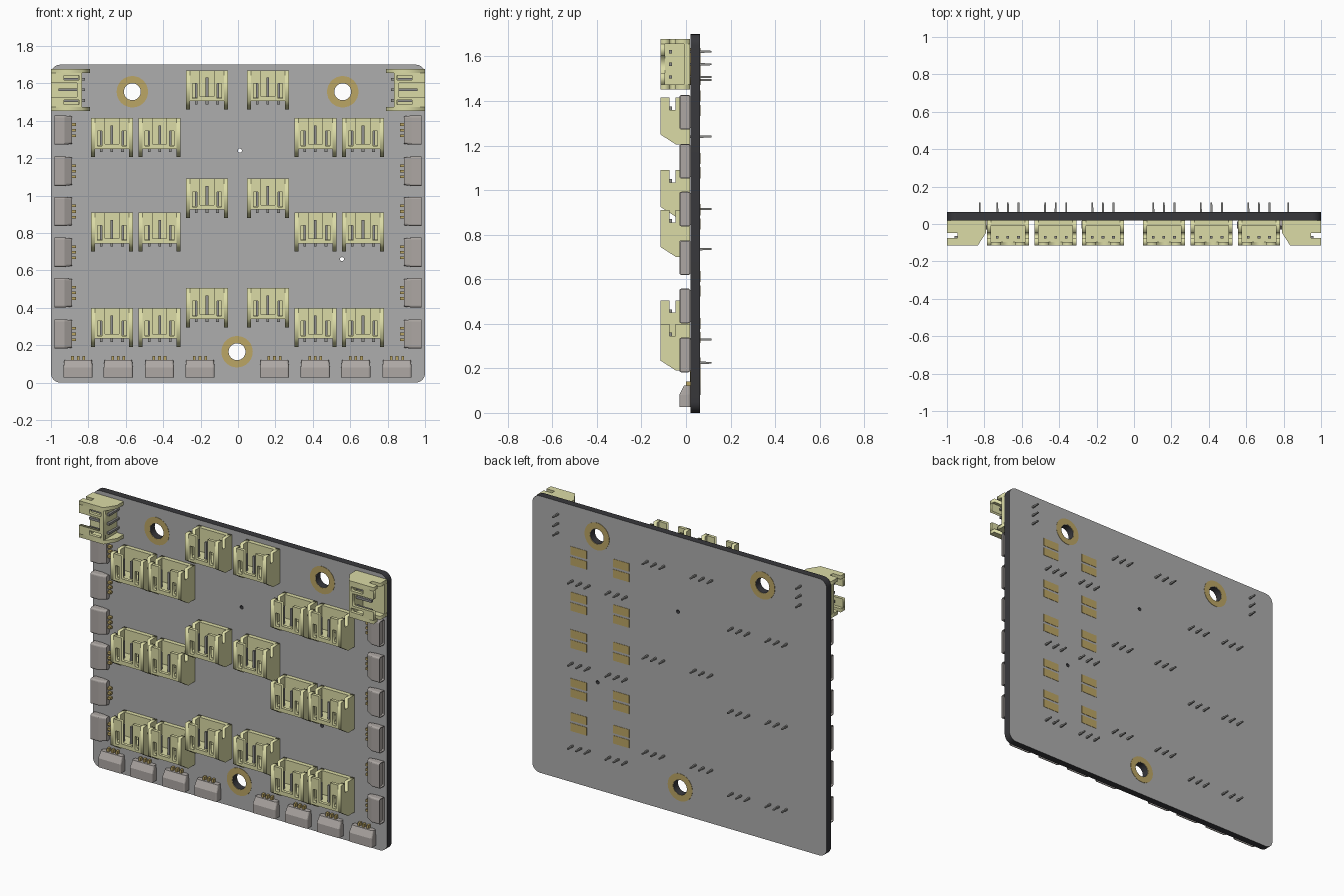
import bpy, bmesh
from math import sin, cos, pi, radians
from mathutils import Matrix, Vector

if "Cube" in bpy.data.objects:
    bpy.data.objects.remove(bpy.data.objects["Cube"])


def material(name, rgb):
    m = bpy.data.materials.new(name)
    m.diffuse_color = (*rgb, 1)
    m.use_nodes = True
    m.node_tree.nodes["Principled BSDF"].inputs["Base Color"].default_value = m.diffuse_color
    return m


CREAM = material("cream_plastic", (0.71, 0.71, 0.38))
GOLD = material("gold_copper", (0.50, 0.38, 0.13))
FACE = material("board_face", (0.42, 0.42, 0.42))
EDGE = material("board_edge", (0.04, 0.04, 0.045))
SHELL = material("socket_shell", (0.42, 0.39, 0.37))
METAL = material("pin_metal", (0.28, 0.28, 0.27))


def prism(bm, loops, a, b, axis="y"):
    """Extrude outline loops (inner loops are holes) from a to b along an axis."""
    cu = bpy.data.curves.new("outline", "CURVE")
    cu.dimensions, cu.fill_mode, cu.extrude = "2D", "BOTH", (b - a) / 2
    for pts in loops:
        s = cu.splines.new("POLY")
        s.points.add(len(pts) - 1)
        for p, (u, v) in zip(s.points, pts):
            p.co = (u, v, 0, 1)
        s.use_cyclic_u = True
    ob = bpy.data.objects.new("outline", cu)
    bpy.context.collection.objects.link(ob)
    deps = bpy.context.evaluated_depsgraph_get()
    me = bpy.data.meshes.new_from_object(ob.evaluated_get(deps))
    for v in me.vertices:
        x, y, z = v.co
        w = z + (a + b) / 2
        v.co = (x, w, y) if axis == "y" else (w, x, y)
    bm.from_mesh(me)
    bpy.data.objects.remove(ob)
    bpy.data.curves.remove(cu)
    bpy.data.meshes.remove(me)


def box(bm, x0, x1, y0, y1, z0, z1):
    m = Matrix.Translation(((x0 + x1) / 2, (y0 + y1) / 2, (z0 + z1) / 2))
    m = m @ Matrix.Diagonal((x1 - x0, y1 - y0, z1 - z0, 1))
    return bmesh.ops.create_cube(bm, size=1, matrix=m)["verts"]


def rect(x0, x1, z0, z1):
    return [(x0, z0), (x1, z0), (x1, z1), (x0, z1)]


def circle(cx, cz, r, n=32):
    return [(cx + r * cos(2 * pi * i / n), cz + r * sin(2 * pi * i / n)) for i in range(n)]


def finish(bm, name, *mats):
    bmesh.ops.remove_doubles(bm, verts=bm.verts, dist=1e-5)
    bmesh.ops.recalc_face_normals(bm, faces=bm.faces)
    me = bpy.data.meshes.new(name)
    bm.to_mesh(me)
    bm.free()
    for m in mats:
        me.materials.append(m)
    return me


def place(me, name, x=0, z=0, angle=0):
    ob = bpy.data.objects.new(name, me)
    ob.location = (x, 0, z)
    ob.rotation_euler.y = radians(angle)
    bpy.context.collection.objects.link(ob)
    return ob


# Circuit board with rounded corners, mounting holes and two small vias
mounts = [(-0.565, 1.555), (0.56, 1.555), (-0.005, 0.165)]
vias = [(0.01, 1.24), (0.556, 0.66)]
R = 0.05
outline = []
for k, (cx, cz) in enumerate([(1 - R, 1.7 - R), (R - 1, 1.7 - R), (R - 1, R), (1 - R, R)]):
    for i in range(7):
        t = pi / 2 * (k + i / 6)
        outline.append((cx + R * cos(t), cz + R * sin(t)))
bm = bmesh.new()
prism(bm, [outline] + [circle(x, z, 0.045) for x, z in mounts]
      + [circle(x, z, 0.011, 16) for x, z in vias], 0.02, 0.063)
board = finish(bm, "circuit_board", FACE, EDGE)
for p in board.polygons:
    p.material_index = 0 if abs(p.normal.y) > 0.9 else 1
place(board, "circuit_board")

# Gold rings around the mounting holes
for i, (x, z) in enumerate(mounts):
    bm = bmesh.new()
    prism(bm, [circle(x, z, 0.084), circle(x, z, 0.047)], 0.018, 0.065)
    place(finish(bm, "mounting_ring", GOLD), f"mounting_ring_{i}")

# Solder pad pairs on the back
bm = bmesh.new()
for x in (0.685, 0.396):
    for z in (1.39, 1.11, 0.88, 0.58, 0.37):
        for dz in (-0.032, 0.032):
            box(bm, x - 0.055, x + 0.055, 0.06, 0.065, z + dz - 0.025, z + dz + 0.025)
place(finish(bm, "solder_pads", GOLD), "solder_pads")

# Pin header housing: mouth at local z = 0, body running down
W = 0.1125
bm = bmesh.new()
side = [(-0.115, 0), (-0.075, 0), (-0.075, -0.055), (-0.048, -0.055), (-0.048, 0),
        (0.018, 0), (0.018, -0.21), (-0.045, -0.21), (-0.115, -0.165)]
for x0 in (-W, W - 0.022):
    prism(bm, [side], x0, x0 + 0.022, "x")
V = W - 0.022
front = [(-V, 0), (-0.038, 0), (-0.038, -0.14), (0.038, -0.14), (0.038, 0), (V, 0),
         (V, -0.165), (-V, -0.165)]
prism(bm, [front, rect(-0.078, -0.053, -0.15, -0.07), rect(0.053, 0.078, -0.15, -0.07)],
      -0.115, -0.095)
box(bm, -V, V, -0.008, 0.018, -0.165, 0)
box(bm, -V, V, -0.095, -0.008, -0.165, -0.145)
housing = finish(bm, "header_housing", CREAM)

# Three bent pins passing through the board, with tapered tips
bm = bmesh.new()
for x in (-0.0565, 0, 0.0565):
    box(bm, x - 0.007, x + 0.007, -0.077, -0.063, -0.182, -0.04)
    for v in box(bm, x - 0.007, x + 0.007, -0.063, 0.115, -0.182, -0.168):
        if v.co.y > 0.1:
            v.co.x = x + (v.co.x - x) * 0.6
            v.co.z = -0.175 + (v.co.z + 0.175) * 0.6
pins = finish(bm, "header_pins", METAL)

headers = [(x, z, 0) for x in (-0.166, 0.16) for z in (1.67, 1.09, 0.505)]
headers += [(x, z, 0) for x in (-0.674, -0.419, 0.414, 0.668) for z in (1.415, 0.91, 0.40)]
headers += [(-1, 1.565, -90), (1, 1.565, 90)]
for i, (x, z, a) in enumerate(headers):
    place(housing, f"header_housing_{i}", x, z, a)
    place(pins, f"header_pins_{i}", x, z, a)

# Edge socket: rounded shell with a tapered back and a shallow mouth at local z = 0
bm = bmesh.new()
box(bm, -0.078, 0.078, -0.03, 0.02, 0, 0.055)
bm.faces.ensure_lookup_table()
top = max(bm.faces, key=lambda f: f.calc_center_median().z)
new = bmesh.ops.extrude_discrete_faces(bm, faces=[top])["faces"][0]
for v in new.verts:
    v.co.z = 0.095
    v.co.x *= 0.94
    if v.co.y < 0:
        v.co.y = -0.01
bmesh.ops.remove_doubles(bm, verts=bm.verts, dist=1e-5)
bmesh.ops.bevel(bm, geom=[e for e in bm.edges if abs(e.verts[0].co.z - e.verts[1].co.z) > 0.01],
                offset=0.01, segments=3, profile=0.5, affect="EDGES")
bmesh.ops.recalc_face_normals(bm, faces=bm.faces)
mouth = min(bm.faces, key=lambda f: f.calc_center_median().z)
bmesh.ops.inset_region(bm, faces=[mouth], thickness=0.005)
deep = bmesh.ops.extrude_discrete_faces(bm, faces=[mouth])["faces"][0]
bmesh.ops.translate(bm, verts=deep.verts, vec=Vector((0, 0, 0.012)))
shell = finish(bm, "edge_socket", SHELL)

# Gold contacts behind each socket
bm = bmesh.new()
for x in (-0.03, 0, 0.03):
    box(bm, x - 0.007, x + 0.007, 0.0, 0.02, 0.09, 0.115)
contacts = finish(bm, "socket_contacts", GOLD)

sockets = [(s * 0.982, z, s * -90) for s in (-1, 1)
           for z in (1.35, 1.13, 0.915, 0.697, 0.48, 0.26)]
sockets += [(x, 0.027, 0) for x in (-0.855, -0.64, -0.42, -0.203, 0.195, 0.413, 0.63, 0.85)]
for i, (x, z, a) in enumerate(sockets):
    place(shell, f"edge_socket_{i}", x, z, a)
    place(contacts, f"socket_contacts_{i}", x, z, a)
